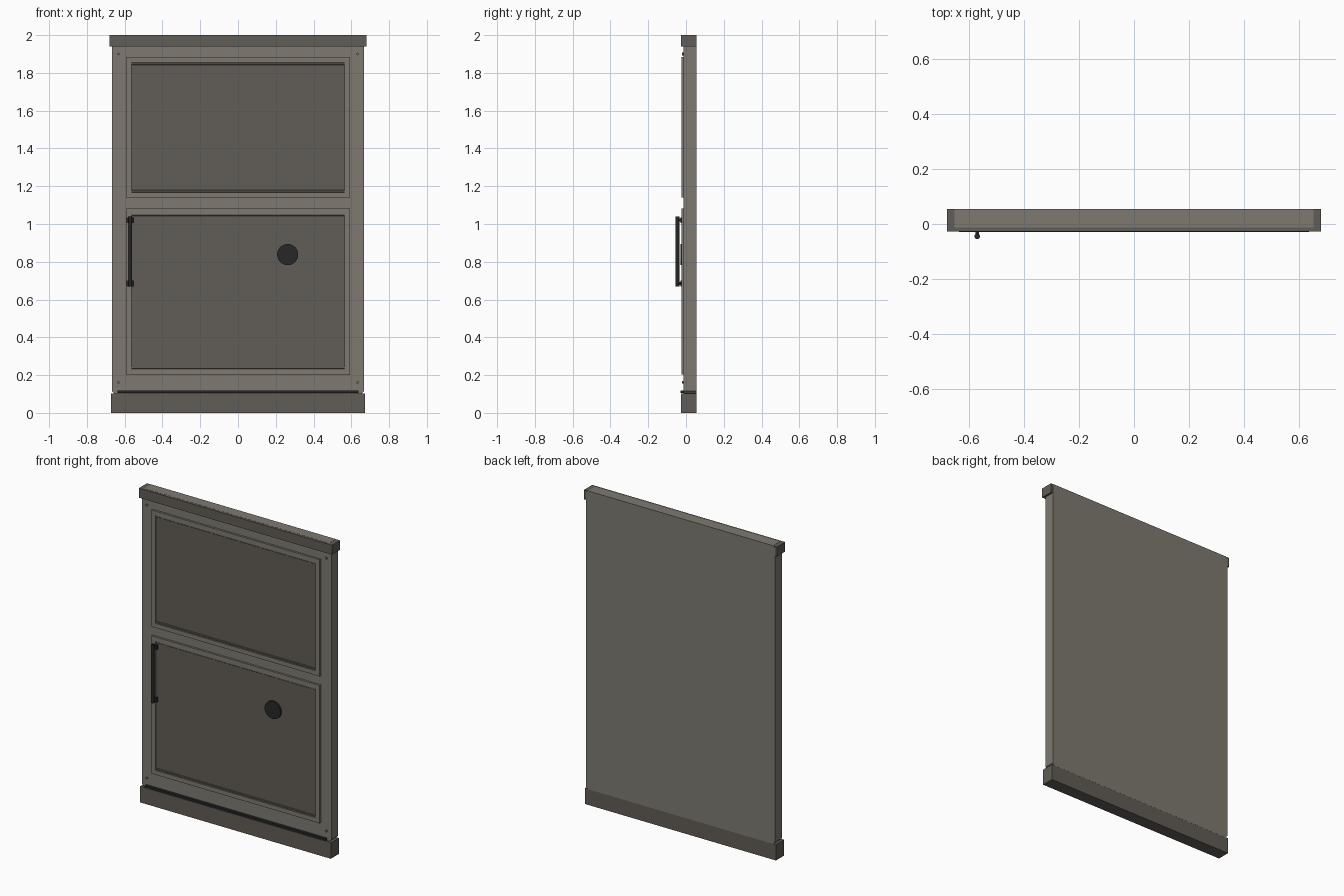
import bpy
from math import radians

if "Cube" in bpy.data.objects:
    bpy.data.objects.remove(bpy.data.objects["Cube"])


def material(name, rgb):
    m = bpy.data.materials.new(name)
    m.diffuse_color = (*rgb, 1)
    m.use_nodes = True
    m.node_tree.nodes["Principled BSDF"].inputs["Base Color"].default_value = m.diffuse_color
    return m


LIGHT = material("light_grey", (0.21, 0.195, 0.165))
DARK = material("dark_grey", (0.12, 0.11, 0.095))
BLACK = material("black_metal", (0.02, 0.02, 0.02))
BACK = 0.055


def box(name, x, y, z, mat, bevel=0.0):
    """Box from (min, max) ranges on each axis."""
    bpy.ops.mesh.primitive_cube_add(size=1, location=[sum(r) / 2 for r in (x, y, z)])
    o = bpy.context.object
    o.name = name
    o.scale = [r[1] - r[0] for r in (x, y, z)]
    bpy.ops.object.transform_apply(location=False, rotation=False, scale=True)
    o.data.materials.append(mat)
    if bevel:
        b = o.modifiers.new("bevel", "BEVEL")
        b.width = bevel
        b.segments = 1
    return o


def cylinder(name, loc, r, depth, mat, sides=24, along_y=True):
    bpy.ops.mesh.primitive_cylinder_add(
        vertices=sides, radius=r, depth=depth, location=loc,
        rotation=(radians(90) if along_y else 0, 0, 0))
    o = bpy.context.object
    o.name = name
    o.data.materials.append(mat)
    bpy.ops.object.shade_smooth_by_angle()
    return o


# Main slab: only the four corners of its outline are chamfered
def slab(name, hx, y, z, c, mat):
    outline = [(-hx + c, z[0]), (hx - c, z[0]), (hx, z[0] + c), (hx, z[1] - c),
               (hx - c, z[1]), (-hx + c, z[1]), (-hx, z[1] - c), (-hx, z[0] + c)]
    n = len(outline)
    verts = [(px, yy, pz) for yy in y for px, pz in outline]
    faces = [tuple(range(n)), tuple(reversed(range(n, 2 * n)))]
    faces += [(i, i + n, (i + 1) % n + n, (i + 1) % n) for i in range(n)]
    me = bpy.data.meshes.new(name)
    me.from_pydata(verts, [], faces)
    o = bpy.data.objects.new(name, me)
    bpy.context.collection.objects.link(o)
    me.materials.append(mat)


slab("door_slab", 0.667, (-0.012, BACK), (0.1, 2.0), 0.015, LIGHT)

# Top cap, base and the thin sill strip above the base
box("top_cap", (-0.68, 0.68), (-0.027, BACK - 0.0005), (1.939, 1.9995), DARK)
box("base_plinth", (-0.672, 0.672), (-0.026, BACK - 0.0005), (0, 0.102), DARK)
box("sill_strip", (-0.637, 0.637), (-0.029, -0.01), (0.106, 0.118), BLACK)

# Two framed panels
FX, W = 0.593, 0.028
for tag, z0, z1 in (("upper", 1.14, 1.883), ("lower", 0.204, 1.082)):
    fy = (-0.025, -0.011)
    for s, side in ((-1, "left"), (1, "right")):
        box(f"{tag}_frame_{side}", sorted((s * FX, s * (FX - W))), fy, (z0, z1), LIGHT)
    for rail, a in (("bottom", z0), ("top", z1 - W)):
        box(f"{tag}_frame_{rail}", (-FX + W, FX - W), fy, (a, a + W), LIGHT)
    box(f"{tag}_panel", (-FX + W, FX - W), (-0.016, -0.008), (z0 + W, z1 - W), DARK)
    # Slim beads along the top and bottom of each panel
    for rail, a in (("bottom", z0 + W), ("top", z1 - W - 0.012)):
        box(f"{tag}_bead_{rail}", (-FX + W, FX - W), (-0.019, -0.012), (a, a + 0.012), DARK, 0.002)

# Corner rivets
for x in (-0.633, 0.633):
    for z in (0.162, 1.9):
        cylinder("corner_rivet", (x, -0.015, z), 0.007, 0.01, LIGHT, 12)

# Round lock disc
cylinder("lock_disc", (0.263, -0.02, 0.838), 0.056, 0.016, BLACK, 32)

# Pull handle with two mounts
cylinder("handle_bar", (-0.57, -0.045, 0.855), 0.01, 0.37, BLACK, 16, along_y=False)
for z in (0.685, 1.02):
    box("handle_mount", (-0.589, -0.551), (-0.029, -0.02), (z - 0.015, z + 0.015), BLACK)
    box("handle_post", (-0.576, -0.564), (-0.042, -0.027), (z - 0.008, z + 0.008), BLACK)
